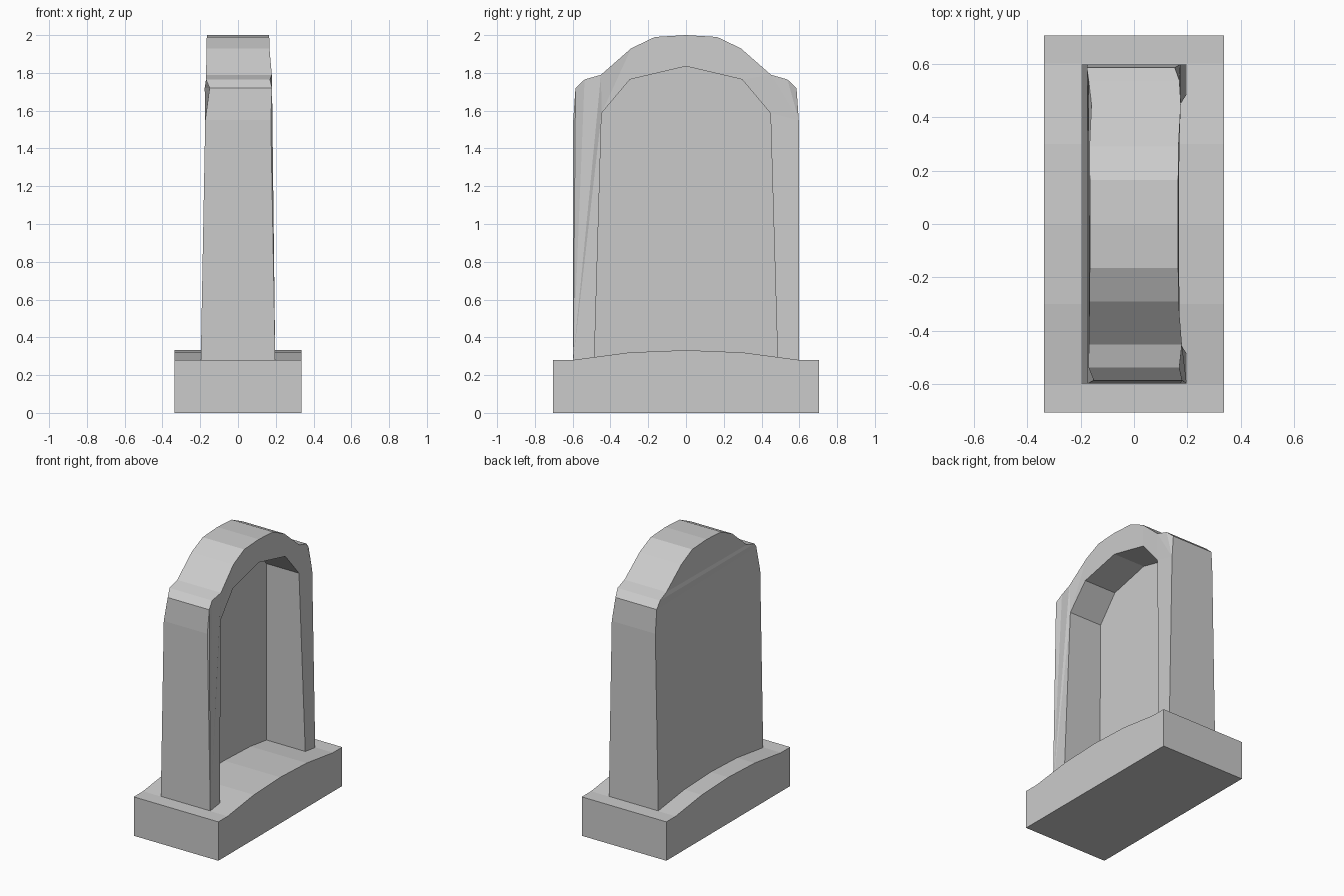
import bpy, bmesh

if "Cube" in bpy.data.objects:
    bpy.data.objects.remove(bpy.data.objects["Cube"])


def finish(name, bm):
    bmesh.ops.recalc_face_normals(bm, faces=bm.faces)
    me = bpy.data.meshes.new(name)
    bm.to_mesh(me)
    bm.free()
    ob = bpy.data.objects.new(name, me)
    bpy.context.collection.objects.link(ob)
    return ob


def taper(z):
    # half thickness of the slab at a height
    return 0.197 - 0.0185 * (z - 0.28)


# Plinth: gently crowned block extruded along x
crown = [(-0.705, 0.28), (-0.6, 0.28), (-0.3, 0.32), (0, 0.332),
         (0.3, 0.32), (0.6, 0.28), (0.705, 0.28)]
profile = [(-0.705, 0)] + crown + [(0.705, 0)]
bm = bmesh.new()
a = [bm.verts.new((-0.337, y, z)) for y, z in profile]
b = [bm.verts.new((0.337, y, z)) for y, z in profile]
bm.faces.new(a)
bm.faces.new(b)
for i in range(len(a)):
    j = (i + 1) % len(a)
    bm.faces.new((a[i], a[j], b[j], b[i]))
finish("plinth", bm)

# Headstone: shouldered outline with an arched recess on the +x face
half = [(0.597, 0.28), (0.597, 1.55), (0.585, 1.72), (0.537, 1.765),
        (0.45, 1.79), (0.29, 1.93), (0.165, 1.99)]
outline = [(-y, z) for y, z in half] + [(0, 2.0)] + [(y, z) for y, z in reversed(half)]
arch_half = [(0.485, 0.28), (0.447, 1.587), (0.297, 1.765)]
arch = [(-y, z) for y, z in arch_half] + [(0, 1.835)] + [(y, z) for y, z in reversed(arch_half)]

# Worn shoulders: small thickness offsets (back, front) by outline index
wear = {2: (0.02, 0.01), 4: (0, 0.01), 10: (0.01, 0.006), 12: (-0.006, -0.018)}

bm = bmesh.new()
back, front = [], []
for i, (y, z) in enumerate(outline):
    wb, wf = wear.get(i, (0, 0))
    back.append(bm.verts.new((-taper(z) + wb, y, z)))
    front.append(bm.verts.new((taper(z) + wf, y, z)))
rim = [bm.verts.new((taper(z), y, z)) for y, z in arch]
deep = [bm.verts.new((-taper(z) + 0.085, y, z)) for y, z in arch]
n, m = len(outline), len(arch)

# outer edge and recess walls
for i in range(n - 1):
    bm.faces.new((back[i], back[i + 1], front[i + 1], front[i]))
for i in range(m - 1):
    bm.faces.new((rim[i], rim[i + 1], deep[i + 1], deep[i]))
# back face in horizontal strips, recessed panel, front frame, underside
for i in range(n // 2 - 1):
    bm.faces.new((back[i], back[i + 1], back[n - 2 - i], back[n - 1 - i]))
bm.faces.new((back[n // 2 - 1], back[n // 2], back[n // 2 + 1]))
bm.faces.new(deep)
frame = bm.faces.new(front + rim[::-1])
bm.faces.new((back[0], front[0], rim[0], deep[0], deep[-1], rim[-1], front[-1], back[-1]))
bmesh.ops.triangulate(bm, faces=[frame])
finish("headstone", bm)
